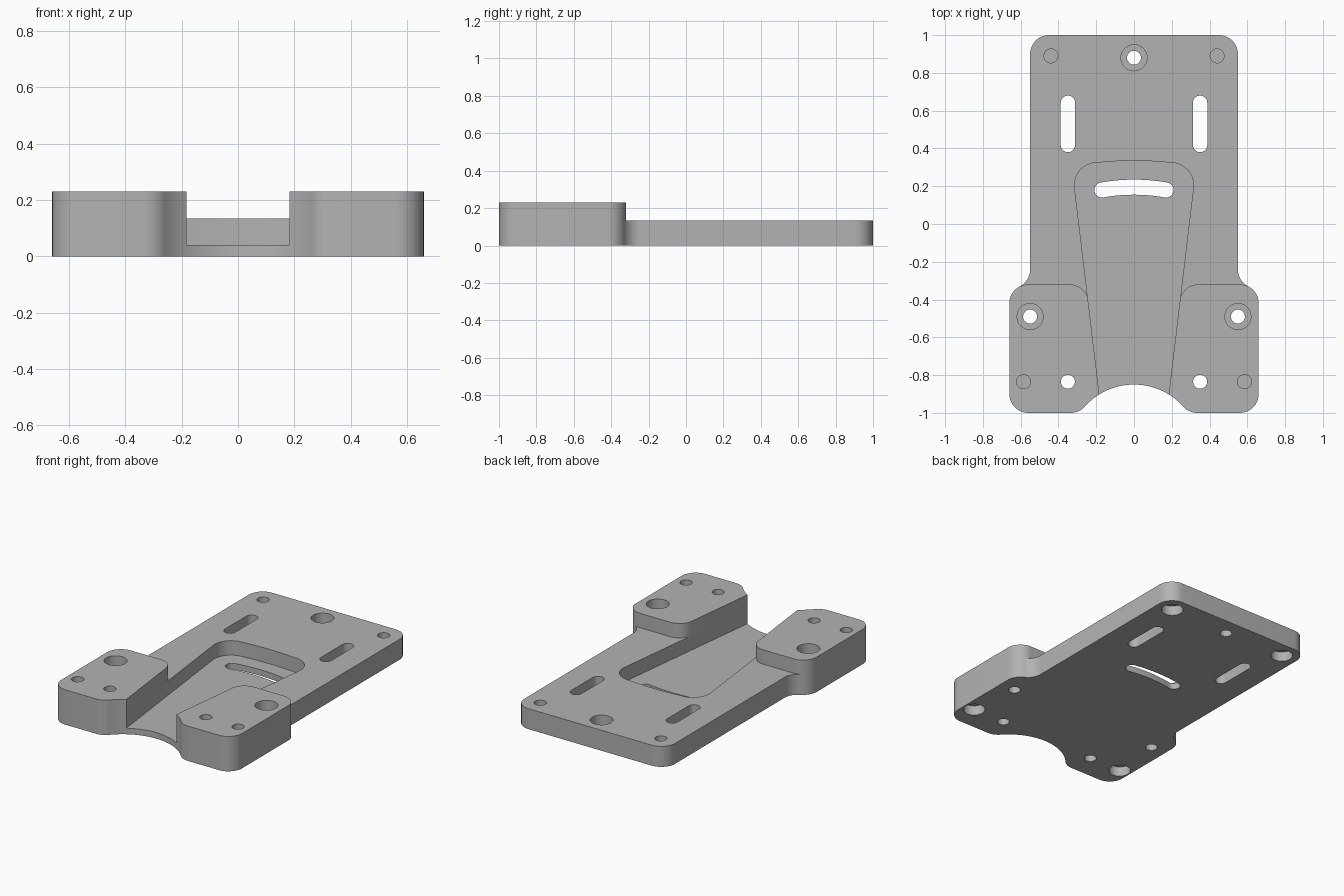
import bpy, bmesh
from math import radians, cos, sin

if "Cube" in bpy.data.objects:
    bpy.data.objects.remove(bpy.data.objects["Cube"], do_unlink=True)

PLATE_TOP, PAD_TOP, FLOOR, SEAT = 0.135, 0.23, 0.04, 0.065
LOW, HIGH = -0.1, 0.4

grey = bpy.data.materials.new("plain_grey")
grey.use_nodes = True
grey.diffuse_color = (0.45, 0.45, 0.45, 1)
grey.node_tree.nodes["Principled BSDF"].inputs["Base Color"].default_value = grey.diffuse_color


def arc(cx, cy, r, start, end, n=10):
    angles = [radians(start + (end - start) * i / n) for i in range(n + 1)]
    return [(cx + r * cos(a), cy + r * sin(a)) for a in angles]


def mirrored(half):
    """Close a right-hand outline with its left-hand mirror image."""
    return half + [(-x, y) for x, y in reversed(half) if x > 1e-4]


def prism(name, outline, z0, z1):
    bm = bmesh.new()
    base = bm.faces.new([bm.verts.new((x, y, z0)) for x, y in outline])
    top = bmesh.ops.extrude_face_region(bm, geom=[base])["geom"]
    bmesh.ops.translate(bm, vec=(0, 0, z1 - z0),
                        verts=[v for v in top if isinstance(v, bmesh.types.BMVert)])
    bmesh.ops.recalc_face_normals(bm, faces=bm.faces)
    mesh = bpy.data.meshes.new(name)
    bm.to_mesh(mesh)
    bm.free()
    mesh.materials.append(grey)
    obj = bpy.data.objects.new(name, mesh)
    bpy.context.collection.objects.link(obj)
    return obj


# Outer outline: scooped front edge, wide feet, waist fillet, rounded back
outline = arc(0, -1.2, 0.35, 90, 41.8, 14)
outline += arc(0.335, -0.9, 0.1, 221.8, 270)[1:]
outline += arc(0.56, -0.9, 0.1, -90, 0)
outline += arc(0.56, -0.42, 0.1, 0, 63.2)
outline += arc(0.65, -0.241, 0.1, 243.2, 180)[1:]
outline += arc(0.45, 0.9, 0.1, 0, 90)
body = prism("mounting_plate", mirrored(outline), 0, PAD_TOP)
bpy.context.view_layer.objects.active = body
body.select_set(True)


def cut(outline, z0, z1):
    cutter = prism("cutter", outline, z0, z1)
    cutter.hide_render = True
    mod = body.modifiers.new("cut", "BOOLEAN")
    mod.operation, mod.solver, mod.object = "DIFFERENCE", "EXACT", cutter
    bpy.ops.object.modifier_apply(modifier=mod.name)
    bpy.data.objects.remove(cutter, do_unlink=True)


def hole(x, y, r, z0, z1):
    cut(arc(x, y, r, 0, 360, 32)[:-1], z0, z1)


# Lower the plate everywhere except the two raised front pads
step = [(0.15, -0.41)] + arc(0.34, -0.42, 0.1, 180, 90)
step += arc(0.56, -0.42, 0.1, 90, 63.2, 5) + [(0.9, -0.25), (0.9, 1.2)]
cut(mirrored(step), PLATE_TOP, HIGH)

# Tapered pocket, open at the front
pocket = [(0.16, -1.1)] + arc(0.195, 0.205, 0.12, -7, 83, 14)
pocket += arc(0, -1.385, 1.72, 83, 90, 6)[1:]
cut(mirrored(pocket), FLOOR, HIGH)

# Curved slot through the pocket floor
slot = arc(0, -0.765, 1.0, 79.8, 100.2, 16)
slot += arc(-0.17, 0.18, 0.04, 100.2, 280.2)[1:-1]
slot += arc(0, -0.765, 0.92, 100.2, 79.8, 16)
slot += arc(0.17, 0.18, 0.04, -100.2, 79.8)[1:-1]
cut(slot, LOW, HIGH)

# Counterbored screw holes, open from above
for x, y in ((0, 0.88), (-0.55, -0.49), (0.55, -0.49)):
    hole(x, y, 0.069, SEAT, HIGH)
    hole(x, y, 0.037, LOW, HIGH)

for side in (-1, 1):
    # Straight slots and front through holes
    cut(arc(side * 0.35, 0.642, 0.038, 0, 180) + arc(side * 0.35, 0.418, 0.038, 180, 360),
        LOW, HIGH)
    hole(side * 0.35, -0.835, 0.037, LOW, HIGH)
    # Corner holes: wide recess below, narrow hole above, thin web between
    for x, y in ((0.44, 0.89), (0.585, -0.835)):
        hole(side * x, y, 0.067, LOW, SEAT)
        hole(side * x, y, 0.037, SEAT + 0.01, HIGH)

bpy.ops.object.shade_smooth_by_angle(angle=radians(30))
